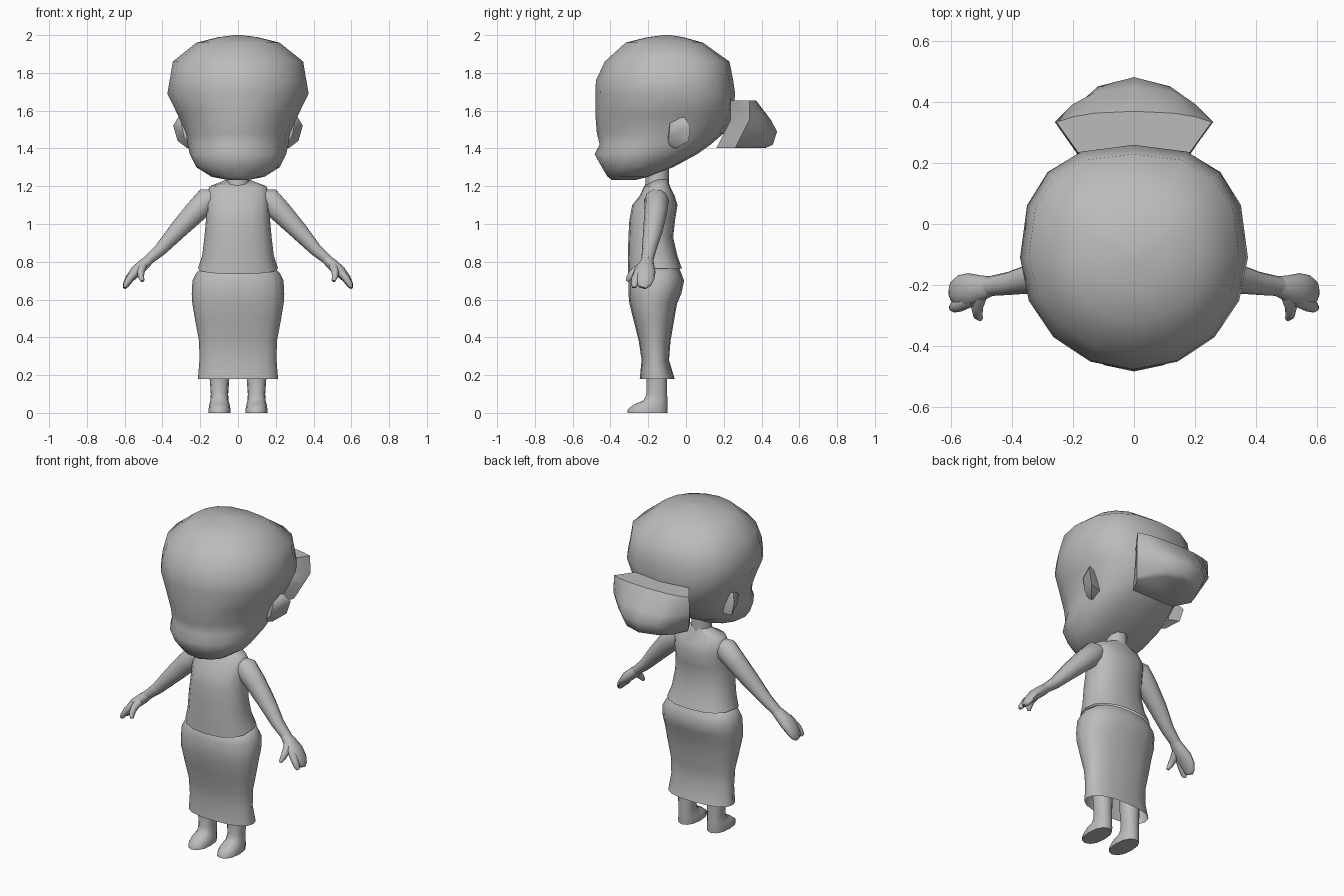
import bpy, bmesh, math
from mathutils import Vector

if "Cube" in bpy.data.objects:
    bpy.data.objects.remove(bpy.data.objects["Cube"])

grey = bpy.data.materials.new("plain grey")
grey.diffuse_color = (0.5, 0.5, 0.5, 1)
grey.use_nodes = True
grey.node_tree.nodes["Principled BSDF"].inputs["Base Color"].default_value = grey.diffuse_color


def finish(name, bm, angle, mirror):
    bmesh.ops.recalc_face_normals(bm, faces=bm.faces)
    mesh = bpy.data.meshes.new(name)
    bm.to_mesh(mesh)
    bm.free()
    mesh.materials.append(grey)
    ob = bpy.data.objects.new(name, mesh)
    bpy.context.collection.objects.link(ob)
    bpy.ops.object.select_all(action='DESELECT')
    ob.select_set(True)
    bpy.context.view_layer.objects.active = ob
    bpy.ops.object.shade_smooth_by_angle(angle=math.radians(angle))
    if mirror:
        ob.modifiers.new("mirror", 'MIRROR').use_mirror_merge = False
    return ob


def loft(name, rings, caps=(True, True), angle=50, mirror=False):
    """Skin a list of equal-length point rings."""
    bm = bmesh.new()
    vs = [[bm.verts.new(p) for p in r] for r in rings]
    n = len(vs[0])
    for a, b in zip(vs, vs[1:]):
        for i in range(n):
            j = (i + 1) % n
            bm.faces.new((a[i], a[j], b[j], b[i]))
    for cap, ring in zip(caps, (vs[0], vs[-1])):
        if cap:
            bm.faces.new(ring)
    return finish(name, bm, angle, mirror)


def oval(z, front, back, half, x=0, n=16, power=2.0, back_power=None, drop=0):
    """Horizontal rounded section; drop lowers its front edge."""
    pts = []
    for i in range(n):
        t = 2 * math.pi * i / n
        s, c = math.sin(t), -math.cos(t)
        e = 2 / ((back_power or power) if c > 0 else power)
        px = math.copysign(abs(s) ** e, s) * half
        py = math.copysign(abs(c) ** e, c)
        pts.append((x + px, (front + back) / 2 + py * (back - front) / 2,
                    z + drop * min(0, py)))
    return pts


def tube(name, path, n=10):
    """Limb along a path of (x, y, z, radius in y, radius across), mirrored."""
    pts = [Vector(p[:3]) for p in path]
    rings = []
    for k, p in enumerate(path):
        d = (pts[min(k + 1, len(pts) - 1)] - pts[max(k - 1, 0)]).normalized()
        u = Vector((0, 1, 0))
        u = (u - d * u.dot(d)).normalized()
        v = d.cross(u)
        rings.append([pts[k] + u * p[3] * math.cos(2 * math.pi * i / n)
                      + v * p[4] * math.sin(2 * math.pi * i / n) for i in range(n)])
    return loft(name, rings, mirror=True, angle=60)


# Head: broad skull, flat face and projecting chin
head = [(1.232, -.39, -.27, .05), (1.25, -.415, -.20, .14), (1.30, -.445, -.07, .22),
        (1.37, -.484, .06, .255), (1.42, -.457, .13, .267), (1.48, -.472, .20, .275),
        (1.58, -.48, .25, .32), (1.69, -.48, .26, .374), (1.76, -.477, .25, .362),
        (1.86, -.43, .23, .345), (1.96, -.32, .09, .22), (1.988, -.21, -.01, .11),
        (2.0, -.12, -.08, .02)]
loft("head", [oval(*r, back_power=2.5) for r in head], angle=60)

# Hair bun: wide sharp corners at the sides, rounded behind
bun = []
for z, cx, cy, back in [(1.655, .255, .335, .37), (1.55, .26, .335, .45), (1.49, .235, .305, .482),
                        (1.42, .205, .27, .46), (1.402, .195, .26, .42)]:
    bulge = back - cy
    half = [(cx, cy), (cx * .78, cy + bulge * .5), (cx * .5, cy + bulge * .83)]
    right = [(cx * .72, cy - .10)] + half
    outline = right + [(0, back)] + [(-x, y) for x, y in reversed(right)]
    bun.append([(x, y, z) for x, y in outline])
loft("hair_bun", bun, angle=55)

# Ears: small wedges flaring outwards towards the back
bm = bmesh.new()
for p in [(.25, -.10, 1.42), (.25, -.06, 1.40), (.25, .0, 1.43), (.27, -.09, 1.54), (.27, -.01, 1.56),
          (.285, -.09, 1.46), (.30, -.085, 1.53), (.315, -.01, 1.568), (.343, .022, 1.52),
          (.32, .015, 1.44), (.27, -.05, 1.402)]:
    bm.verts.new(p)
hull = bmesh.ops.convex_hull(bm, input=bm.verts)
junk = [g for g in hull["geom_interior"] if isinstance(g, bmesh.types.BMVert)]
bmesh.ops.delete(bm, geom=junk, context='VERTS')
finish("ears", bm, 45, True)

# Neck
loft("neck", [oval(z, f, b, h, n=10) for z, f, b, h in
              [(1.17, -.22, -.09, .07), (1.22, -.215, -.09, .06), (1.33, -.21, -.09, .06)]])

# Top with a hem dipping at the front
shirt = [(.765, -.308, -.022, .212, .03), (.83, -.308, -.045, .19, .01), (.93, -.305, -.068, .178, 0),
         (1.02, -.30, -.058, .17, 0), (1.10, -.285, -.045, .168, 0), (1.15, -.245, -.06, .17, 0),
         (1.20, -.222, -.085, .15, 0), (1.235, -.205, -.095, .06, .025)]
loft("shirt", [oval(*r[:4], drop=r[4], power=2.4) for r in shirt], caps=(False, True))

# Long skirt, open at the bottom
skirt = [(.18, -.245, -.06, .212), (.28, -.235, -.09, .204), (.38, -.25, -.082, .206),
         (.48, -.275, -.065, .225), (.58, -.30, -.047, .242), (.63, -.305, -.025, .245),
         (.70, -.305, -.01, .241), (.74, -.298, -.025, .222), (.765, -.29, -.035, .195)]
loft("skirt", [oval(*r, power=2.4, drop=.02 if r[0] > .73 else 0) for r in skirt],
     caps=(False, True))

# Legs and feet
leg = [(0, -.31, -.098, .058), (.02, -.308, -.097, .058), (.045, -.275, -.097, .054),
       (.065, -.225, -.098, .048), (.10, -.208, -.10, .046), (.18, -.21, -.10, .052),
       (.35, -.215, -.10, .055)]
loft("legs", [oval(*r, x=.098, n=12, power=2.3) for r in leg], mirror=True)

# Arms tapering to the wrists
tube("arms", [(.09, -.15, 1.15, .04, .04), (.165, -.155, 1.125, .065, .07),
              (.23, -.16, 1.06, .06, .062), (.32, -.175, .965, .052, .05),
              (.41, -.195, .865, .038, .035), (.48, -.205, .805, .032, .027)])

# Hands: palm with joined fingers, separate forefinger and thumb
tube("hands", [(.46, -.203, .82, .03, .026), (.50, -.21, .785, .042, .032),
               (.54, -.217, .75, .056, .032), (.575, -.22, .71, .052, .024),
               (.592, -.225, .68, .04, .018), (.60, -.23, .663, .022, .01)])
tube("forefingers", [(.53, -.245, .76, .025, .022), (.57, -.265, .715, .023, .02),
                     (.592, -.273, .68, .018, .016), (.60, -.275, .664, .01, .009)], n=8)
tube("thumbs", [(.505, -.235, .775, .025, .024), (.515, -.275, .745, .022, .02),
                (.513, -.298, .72, .018, .016), (.505, -.31, .698, .01, .01)], n=8)
